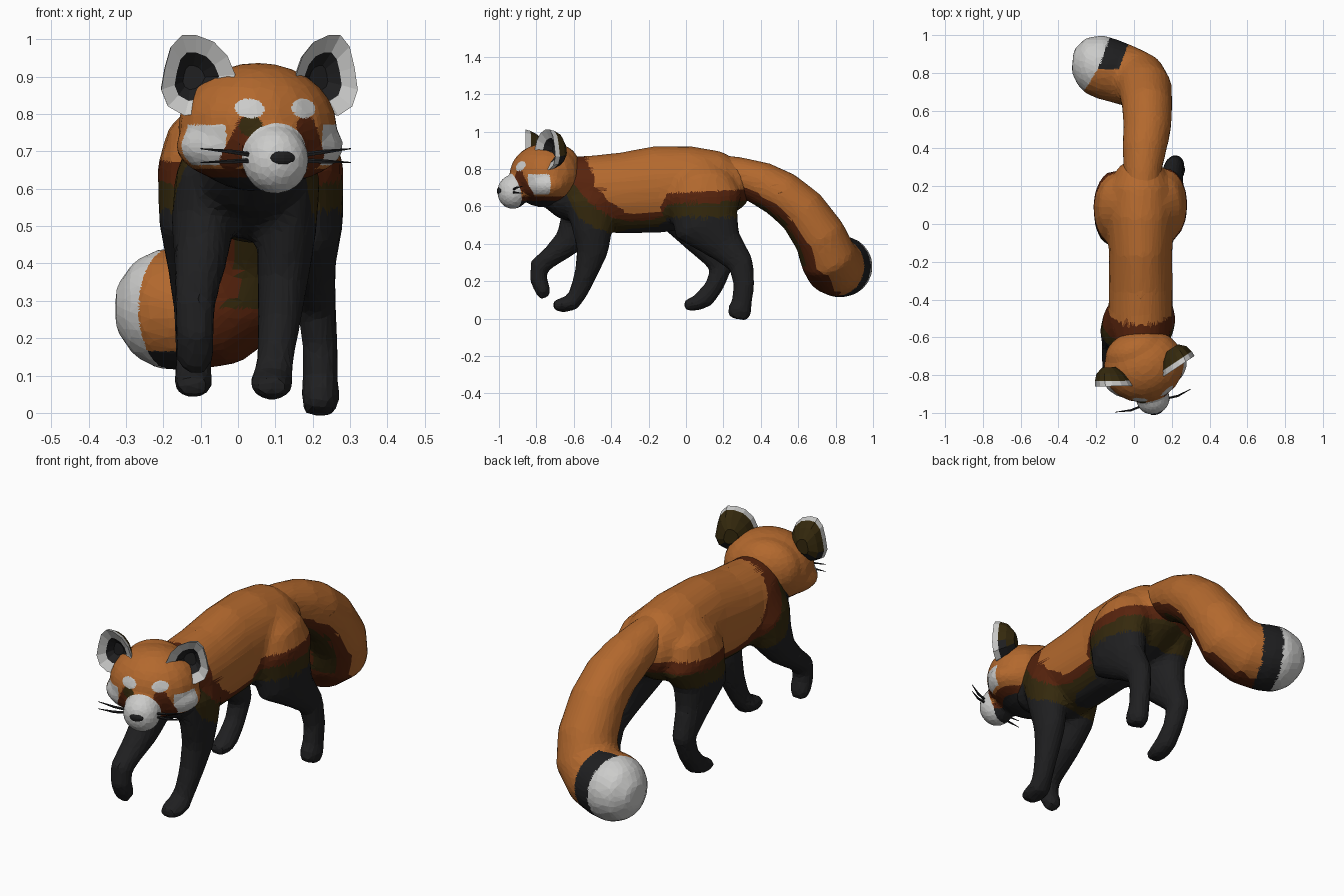
import bpy, bmesh, math
from mathutils import Vector, Matrix

if "Cube" in bpy.data.objects:
    bpy.data.objects.remove(bpy.data.objects["Cube"])

ORANGE, RED, OLIVE, BLACK, WHITE = range(5)
MATS = []
for name, col in [("orange fur", (.45, .14, .027)), ("dark red fur", (.095, .017, .004)),
                  ("olive brown fur", (.035, .022, .004)), ("black fur", (.014, .014, .015)),
                  ("white fur", (.6, .6, .59))]:
    m = bpy.data.materials.new(name)
    m.diffuse_color = (*col, 1)
    m.use_nodes = True
    m.node_tree.nodes["Principled BSDF"].inputs["Base Color"].default_value = m.diffuse_color
    MATS.append(m)

X, Z = Vector((1, 0, 0)), Vector((0, 0, 1))
HEAD = Matrix.Translation((.055, -.75, .765)) @ Matrix.Rotation(math.radians(17), 4, 'Z')


def make_object(name, bm, matrix=None):
    bmesh.ops.recalc_face_normals(bm, faces=bm.faces[:])
    me = bpy.data.meshes.new(name)
    bm.to_mesh(me)
    bm.free()
    for m in MATS:
        me.materials.append(m)
    ob = bpy.data.objects.new(name, me)
    bpy.context.collection.objects.link(ob)
    if matrix is not None:
        ob.matrix_world = matrix
    return ob


def tube(bm, rows, ref=X, n=16):
    """Closed tube through rows of (x, y, z, radius along ref, other radius)."""
    pts = [Vector(r[:3]) for r in rows]
    rings = []
    for i, r in enumerate(rows):
        t = (pts[min(i + 1, len(pts) - 1)] - pts[max(i - 1, 0)]).normalized()
        side = (ref - t * ref.dot(t)).normalized()
        other = t.cross(side)
        rings.append([bm.verts.new(pts[i] + side * r[3] * math.cos(a) + other * r[4] * math.sin(a))
                      for a in (2 * math.pi * k / n for k in range(n))])
    for a, b in zip(rings, rings[1:]):
        for k in range(n):
            bm.faces.new((a[k], a[(k + 1) % n], b[(k + 1) % n], b[k]))
    bm.faces.new(rings[0][::-1])
    bm.faces.new(rings[-1])


def ball(bm, c, r, u=20, v=14):
    mat = Matrix.Translation(c) @ Matrix.Diagonal((*r, 1))
    bmesh.ops.create_uvsphere(bm, u_segments=u, v_segments=v, radius=1, matrix=mat)


def organic(name, bm, voxel, ratio, cuts, rule, matrix=None):
    """Fuse overlapping volumes into one faceted skin and colour its faces by rule."""
    ob = make_object(name, bm)
    r = ob.modifiers.new("fuse", 'REMESH')
    r.mode, r.voxel_size = 'VOXEL', voxel
    s = ob.modifiers.new("soften", 'SMOOTH')
    s.factor, s.iterations = .5, 5
    d = ob.modifiers.new("facets", 'DECIMATE')
    d.ratio, d.use_collapse_triangulate = ratio, True
    dg = bpy.context.evaluated_depsgraph_get()
    me = bpy.data.meshes.new_from_object(ob.evaluated_get(dg))
    ob.modifiers.clear()
    ob.data = me
    me.materials.clear()
    for m in MATS:
        me.materials.append(m)
    bm = bmesh.new()
    bm.from_mesh(me)
    bmesh.ops.subdivide_edges(bm, edges=bm.edges[:], cuts=cuts, use_grid_fill=True)
    bm.normal_update()
    for f in bm.faces:
        f.material_index = rule(f.calc_center_median(), f.normal)
        f.smooth = False
    bm.to_mesh(me)
    bm.free()
    if matrix is not None:
        ob.matrix_world = matrix
    return ob


def interp(pts, y):
    if y <= pts[0][0]:
        return pts[0][1]
    for (a, za), (b, zb) in zip(pts, pts[1:]):
        if y <= b:
            return za + (zb - za) * (y - a) / (b - a)
    return pts[-1][1]


# Body: torso and four legs fused, coloured in bands that follow the flank
ORANGE_EDGE = [(-.57, .95), (-.53, .86), (-.49, .75), (-.42, .63), (-.3, .56), (-.15, .57), (-.1, .67), (.3, .69)]
RED_EDGE = [(-.63, .85), (-.6, .72), (-.52, .62), (-.4, .54), (-.3, .52), (-.15, .53), (-.1, .61), (.3, .63)]
OLIVE_EDGE = [(-.66, .72), (-.62, .62), (-.57, .53), (-.4, .45), (-.3, .48), (-.15, .49), (-.1, .54), (.3, .54)]


def body_rule(p, n):
    for edge, mat in ((ORANGE_EDGE, ORANGE), (RED_EDGE, RED), (OLIVE_EDGE, OLIVE)):
        if p.z > interp(edge, p.y):
            return mat
    return BLACK


bm = bmesh.new()
torso = [(-.775, .655, .08, .04), (-.71, .645, .13, .11), (-.62, .69, .15, .175), (-.5, .67, .17, .205),
         (-.35, .67, .17, .217), (-.15, .69, .168, .233), (.05, .705, .18, .216), (.2, .715, .165, .18),
         (.3, .72, .12, .12), (.34, .73, .06, .06)]
tube(bm, [(.035, *r) for r in torso], n=20)
# standing and lifted front legs
tube(bm, [(.12, -.5, .76, .06, .1), (.135, -.51, .62, .085, .14), (.13, -.5, .48, .08, .11), (.12, -.5, .36, .07, .085),
          (.11, -.535, .24, .058, .062), (.1, -.575, .14, .05, .05), (.09, -.61, .083, .058, .046),
          (.09, -.66, .073, .058, .041), (.09, -.71, .068, .04, .027)])
tube(bm, [(-.06, -.5, .76, .06, .1), (-.08, -.54, .62, .09, .15), (-.095, -.57, .5, .085, .11), (-.1, -.63, .41, .072, .078),
          (-.11, -.71, .34, .062, .058), (-.115, -.785, .28, .055, .053), (-.115, -.79, .21, .052, .047),
          (-.115, -.765, .15, .053, .044), (-.115, -.755, .11, .035, .03)])
# hind legs
tube(bm, [(.13, .08, .82, .05, .08), (.155, .09, .74, .1, .16), (.17, .1, .65, .114, .2), (.185, .11, .5, .097, .18),
          (.195, .21, .39, .067, .1), (.21, .295, .29, .053, .07), (.22, .31, .18, .049, .057), (.22, .30, .09, .049, .055),
          (.22, .285, .04, .053, .067), (.22, .275, -.003, .042, .052)])
tube(bm, [(-.065, .08, .82, .05, .08), (-.09, .09, .74, .1, .16), (-.105, .09, .65, .112, .2), (-.115, .05, .5, .097, .17),
          (-.12, .13, .38, .067, .095), (-.12, .19, .27, .053, .063), (-.12, .15, .17, .049, .05),
          (-.12, .1, .108, .05, .055), (-.12, .05, .078, .054, .04), (-.12, -.01, .07, .04, .03)])
organic("body", bm, .018, .2, 3, body_rule)

# Tail: hangs back and curls to one side, dark underneath, banded tip
DOWN = Vector((0, -.75, -.66))


def tail_rule(p, n):
    edge = -.19 + (.37 if p.y > .82 else .65) * (p.y - .82)
    if p.x < edge:
        return WHITE
    if p.x < edge + .11 and (p.y > .82 or p.z < .165):
        return BLACK
    d = n.dot(DOWN)
    if d > .5 and p.x > -.14 + .35 * (p.z - .13):
        return OLIVE if d > .82 and .28 < p.z < .62 else RED
    return ORANGE


bm = bmesh.new()
tail = [(.04, .14, .78, .1), (.045, .28, .765, .1), (.055, .4, .722, .118), (.07, .51, .665, .127), (.07, .62, .575, .133),
        (.06, .715, .44, .142), (.03, .757, .335, .153), (-.05, .79, .283, .16), (-.14, .82, .277, .166),
        (-.21, .845, .279, .162), (-.275, .86, .28, .13), (-.325, .865, .28, .06)]
tube(bm, [(*r, r[3]) for r in tail], ref=Vector((0, -.5, -.85)), n=20)
organic("tail", bm, .018, .2, 3, tail_rule)


# Head: skull, neck and muzzle fused, with face markings
def segment_distance(p, a, b):
    t = max(0, min(1, (p - a).dot(b - a) / (b - a).length_squared))
    return (p - a - (b - a) * t).length


def head_rule(p, n):
    q = Vector((abs(p.x), p.z))
    if (p - Vector((-.008, -.21, -.088))).length < .1:
        return WHITE
    if p.y < -.05:
        if ((q.x - .076) / .037) ** 2 + ((q.y - .05) / .026) ** 2 < 1:
            return WHITE
        if p.x < 0 and (q - Vector((.076, .003))).length < .029:
            return OLIVE
        if segment_distance(q, Vector((.08, .0)), Vector((.115, -.083))) < .031:
            return RED
    if .135 < q.x and p.y < -.04 and -.102 < q.y < .006:
        return WHITE
    if q.y < -.135:
        return BLACK
    return RED if q.y < -.112 else ORANGE


bm = bmesh.new()
ball(bm, (-.003, 0, 0), (.215, .192, .172))
ball(bm, (-.003, -.02, -.05), (.232, .15, .105))
ball(bm, (-.02, .08, .02), (.17, .115, .145))
ball(bm, (-.008, -.182, -.088), (.09, .083, .092))
organic("head", bm, .012, .16, 4, head_rule, HEAD)

# Nose
bm = bmesh.new()
ball(bm, (-.01, -.253, -.083), (.036, .014, .021), 12, 8)
for f in bm.faces:
    f.material_index = BLACK
make_object("nose", bm, HEAD)

# Ears: cupped, white rims, dark inside and behind
OUTLINE = [(.085, .14), (.105, .19), (.14, .228), (.185, .246), (.222, .246), (.25, .215), (.265, .16),
           (.275, .1), (.258, .055), (.215, .03), (.165, .04), (.115, .08)]
PIVOT = (.172, .13)


def ear(name, s):
    bm = bmesh.new()

    def ring(k, dy):
        out = []
        for x, z in OUTLINE:
            x, z = PIVOT[0] + (x - PIVOT[0]) * k, PIVOT[1] + (z - PIVOT[1]) * k
            out.append(bm.verts.new((s * x - .006, -.06 + dy + .3 * (x - .17), z)))
        return out
    rim = ring(1, 0)
    n = len(rim)
    for bands in ([(.6, .025, WHITE), (.3, .06, BLACK)],
                  [(.93, .03, WHITE), (.75, .07, OLIVE), (.35, .105, OLIVE)]):
        last = rim
        for k, dy, mat in bands:
            new = ring(k, dy)
            for i in range(n):
                j = (i + 1) % n
                f = bm.faces.new((last[i], last[j], new[j], new[i]))
                low = mat == OLIVE and f.calc_center_median().z < .1
                f.material_index = BLACK if low else mat
            last = new
        bm.faces.new(last).material_index = mat
    make_object(name, bm, HEAD)


# Whiskers: two thin tapers on each side
def whiskers(name, s):
    bm = bmesh.new()
    for root, tip in ((-.075, -.058), (-.09, -.095)):
        mid = .13 * s - .008
        tube(bm, [(s * .07 - .008, -.2, root, .007, .006), (mid, -.205, (root + tip) / 2, .006, .006),
                  (s * .21 - .01, -.19, tip, .0015, .0015)], ref=Z, n=5)
    for f in bm.faces:
        f.material_index = BLACK
    make_object(name, bm, HEAD)


for side, s in (("left", -1), ("right", 1)):
    ear(side + "_ear", s)
    whiskers(side + "_whiskers", s)
